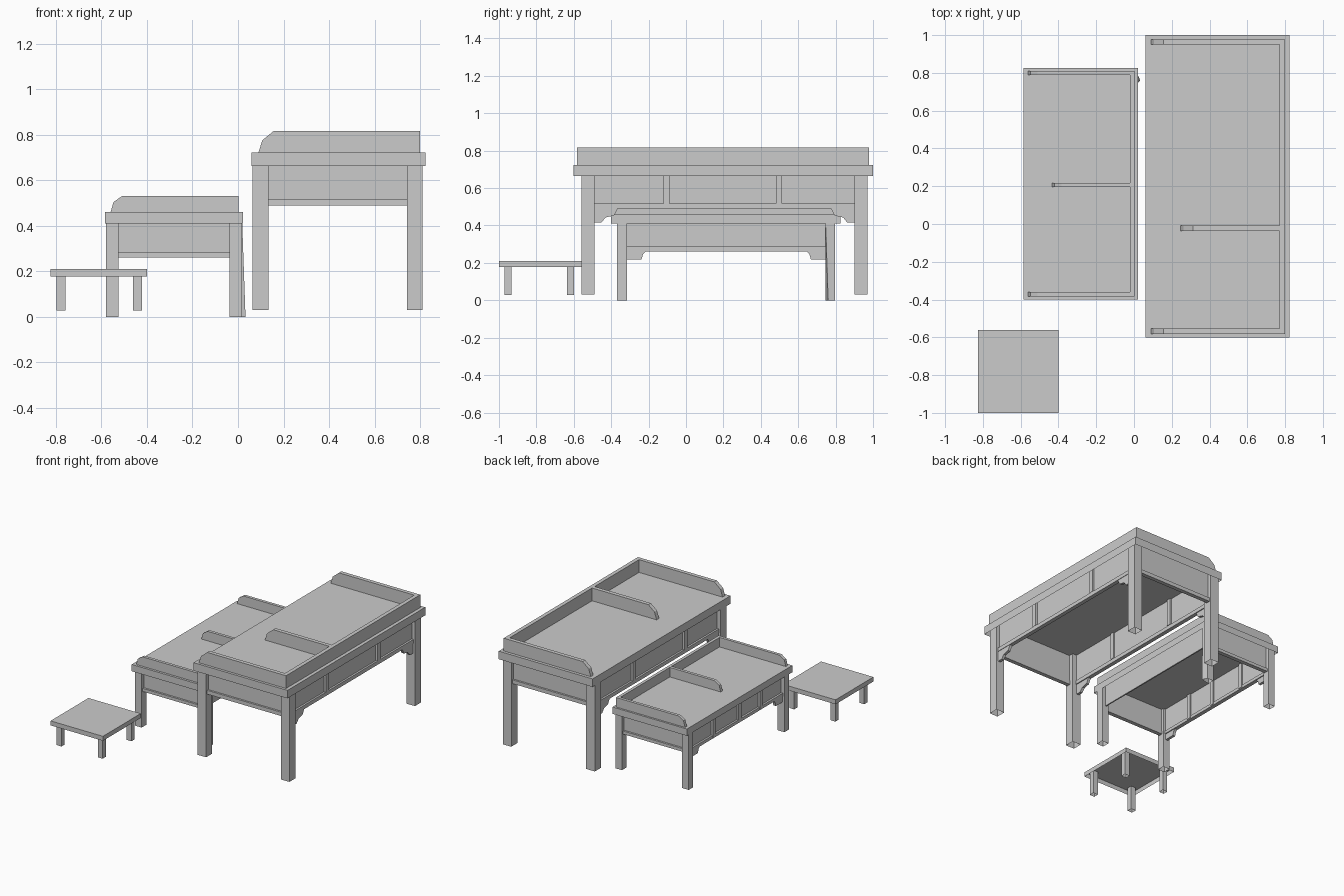
import bpy, bmesh

if "Cube" in bpy.data.objects:
    bpy.data.objects.remove(bpy.data.objects["Cube"])


def finish(name, bm, hollow):
    bmesh.ops.recalc_face_normals(bm, faces=bm.faces)
    if hollow:  # leave the underside open
        bm.normal_update()
        bmesh.ops.delete(bm, geom=[f for f in bm.faces if f.normal.z < -0.9], context='FACES')
    me = bpy.data.meshes.new(name)
    bm.to_mesh(me)
    bm.free()
    ob = bpy.data.objects.new(name, me)
    bpy.context.collection.objects.link(ob)
    return ob


def prism(name, pts, axis, a, b, hollow=False):
    """Extrude a profile along x (pts are y,z) or y (pts are x,z)."""
    bm = bmesh.new()
    place = (lambda p, t: (t, p[0], p[1])) if axis == 'x' else (lambda p, t: (p[0], t, p[1]))
    face = bm.faces.new([bm.verts.new(place(p, a)) for p in pts])
    ext = bmesh.ops.extrude_face_region(bm, geom=[face])
    verts = [g for g in ext['geom'] if isinstance(g, bmesh.types.BMVert)]
    bmesh.ops.translate(bm, verts=verts, vec=(b - a, 0, 0) if axis == 'x' else (0, b - a, 0))
    bm.faces.ensure_lookup_table()
    return finish(name, bm, hollow)


def box(name, x, y, z, hollow=False):
    return prism(name, [(x[0], z[0]), (x[1], z[0]), (x[1], z[1]), (x[0], z[1])], 'y', *y, hollow)


def legs(name, xs, ys, z):
    return [box(name + "_leg", x, y, z, True) for x in xs for y in ys]


def table(name, top_x, top_y, top_z, leg_x, leg_y, floor, guard_x, guard_y, guard_top, thick,
          nose, mid_x, mid_y, rail, dividers, div_low, bracket, framed_back):
    under, deck = top_z
    box(name + "_top", top_x, top_y, top_z, True)
    head = deck - 0.004
    out = legs(name, leg_x, leg_y, (floor, head))

    # guard rails: back board, two ends and a middle divider with clipped noses
    def board(part, x0, x1, y0):
        pts = [(x0, deck)] + [(x0 + dx, deck + dz) for dx, dz in nose]
        prism(name + part, pts + [(x1, guard_top), (x1, deck)], 'y', y0, y0 + thick, True)
    inner = guard_x[1] - thick
    box(name + "_back_guard", (inner, guard_x[1]), guard_y, (deck, guard_top), True)
    board("_end_guard", guard_x[0], inner, guard_y[0])
    board("_end_guard", guard_x[0], inner, guard_y[1] - thick)
    board("_middle_guard", mid_x, inner, mid_y)

    # aprons on the two ends
    lo, hi = rail
    xa, xb = leg_x[0][1], leg_x[1][0]
    ya, yb = leg_y[0][1], leg_y[1][0]
    for (y0, y1), s in ((leg_y[0], 1), (leg_y[1], -1)):
        outer = y0 if s > 0 else y1
        pa, pb = sorted((outer + s * 0.026, outer + s * 0.036))
        ra, rb = sorted((outer + s * 0.012, outer + s * 0.042))
        box(name + "_end_panel", (xa, xb), (pa, pb), (hi, head))
        box(name + "_end_rail", (xa, xb), (ra, rb), (lo, hi))

    # aprons, dividers and corner brackets on the long sides
    for (x0, x1), s in ((leg_x[0], 1), (leg_x[1], -1)):
        outer = x0 if s > 0 else x1

        def span(a, b):
            return tuple(sorted((outer + s * a, outer + s * b)))
        box(name + "_side_panel", span(0.026, 0.036), (ya, yb), (hi, head))
        if s < 0 and not framed_back:
            continue
        box(name + "_side_rail", span(0.012, 0.042), (ya, yb), (lo, hi))
        for d in dividers:
            box(name + "_divider", span(0.01, 0.046), (d - 0.016, d + 0.016), (div_low, head))
        for y, t in ((ya, 1), (yb, -1)):
            prism(name + "_bracket", [(y + t * p, lo - q) for p, q in bracket], 'x', *span(0.015, 0.035))
    return out


# tall table
table("tall_table", (0.06, 0.824), (-0.602, 1.0), (0.664, 0.723),
      ((0.063, 0.133), (0.743, 0.81)), ((-0.56, -0.49), (0.90, 0.97)), 0.03,
      (0.09, 0.799), (-0.583, 0.978), 0.817, 0.029,
      [(0.017, 0.053), (0.067, 0.094)], 0.245, -0.037, (0.49, 0.518), (-0.103, 0.497), 0.518,
      [(0, 0), (0, 0.075), (0.037, 0.075), (0.06, 0.047), (0.105, 0.037), (0.125, 0)], True)

# low table
low_legs = table("low_table", (-0.585, 0.021), (-0.40, 0.825), (0.41, 0.46),
                 ((-0.58, -0.525), (-0.037, 0.017)), ((-0.37, -0.315), (0.745, 0.797)), 0.0,
                 (-0.56, 0.002), (-0.383, 0.811), 0.53, 0.022,
                 [(0.013, 0.045), (0.05, 0.07)], -0.435, 0.195, (0.261, 0.284), (-0.06, 0.185, 0.485), 0.268,
                 [(0, 0), (0, 0.043), (0.077, 0.043), (0.085, 0.015), (0.1, 0)], False)

# one low table leg has a splayed foot corner
for v in low_legs[3].data.vertices:
    if v.co.z < 0.01 and v.co.x > 0 and v.co.y < 0.77:
        v.co.x, v.co.y = 0.033, 0.76

# stool
box("stool_seat", (-0.825, -0.399), (-1.0, -0.56), (0.177, 0.21), True)
legs("stool", ((-0.797, -0.758), (-0.461, -0.422)), ((-0.97, -0.933), (-0.635, -0.598)), (0.028, 0.206))
